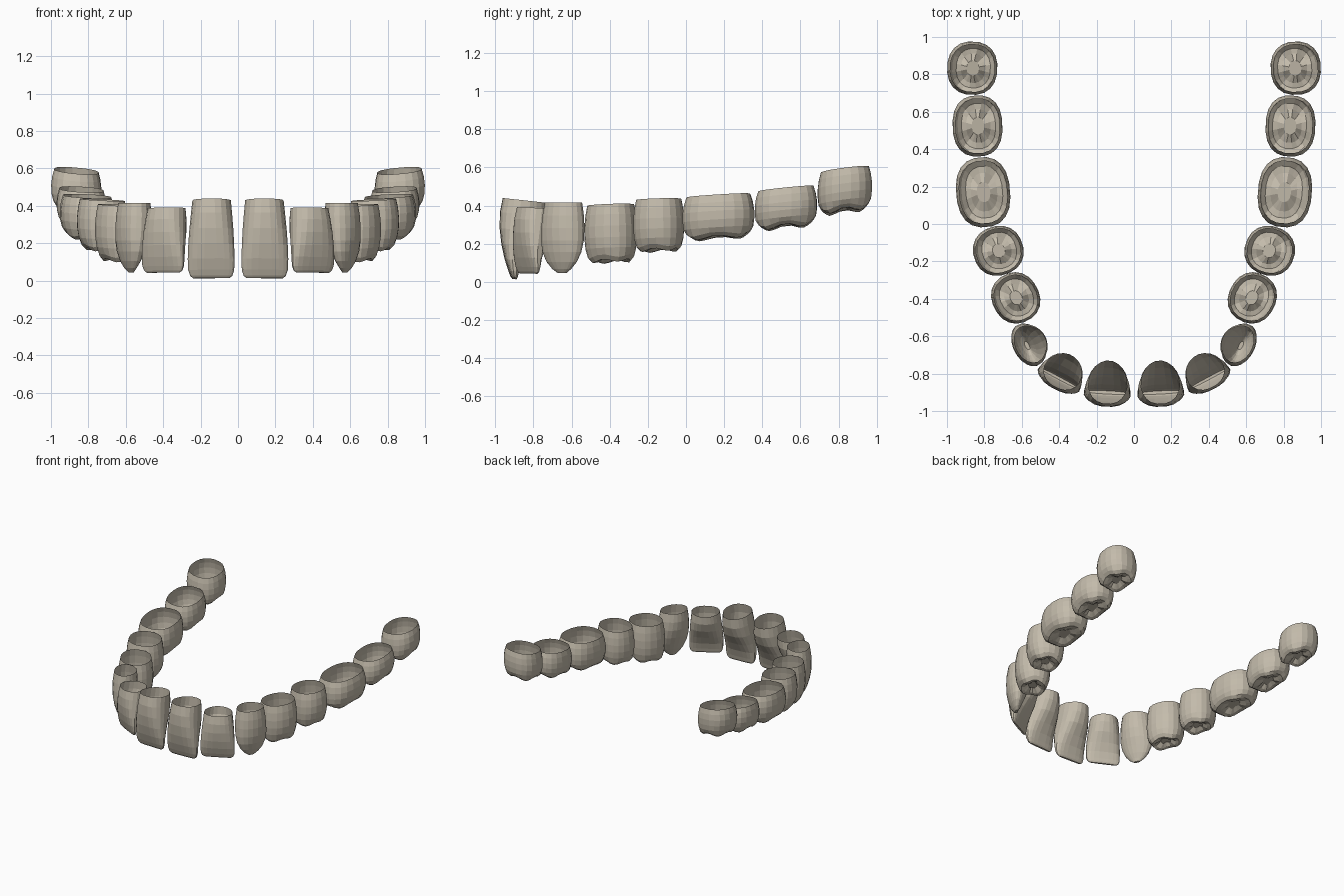
import bpy, bmesh, math

if "Cube" in bpy.data.objects:
    bpy.data.objects.remove(bpy.data.objects["Cube"])

SIDES = 20

enamel = bpy.data.materials.new("enamel beige")
enamel.diffuse_color = (0.55, 0.50, 0.41, 1)
enamel.use_nodes = True
enamel.node_tree.nodes["Principled BSDF"].inputs["Base Color"].default_value = enamel.diffuse_color

# Crown profiles, rim to tip: (depth fraction, width, outer side, inner side)
INCISOR = [(0, .84, .93, -.97), (.18, .90, 1.05, -.93), (.38, .96, 1.06, -.66),
           (.58, 1.0, .98, -.24), (.76, 1.02, .84, .08), (.90, 1.0, .68, .24),
           (.97, .92, .58, .30), (1, .80, .50, .36)]
CANINE = [(0, .86, .92, -.95), (.18, .95, 1.04, -1.0), (.36, 1.0, 1.08, -.92),
          (.54, 1.0, 1.04, -.70), (.70, .92, .92, -.42), (.84, .72, .74, -.18),
          (.94, .45, .54, .02), (1, .20, .36, .12)]
# Premolars and molars finish with a dished chewing surface
MOLAR = [(0, .89, .89, -.89), (.18, .96, .97, -.96), (.38, 1.0, 1.01, -1.0),
         (.58, 1.0, 1.0, -1.0), (.76, .97, .93, -.95), (.90, .89, .81, -.86),
         (.98, .74, .65, -.72), (.97, .55, .46, -.52), (.89, .28, .23, -.26)]

# name, profile, centre x, y, arch angle, half width, half depth,
# rim z, tip z, slope along y, slope along x, squareness, cusp height
TEETH = [
    ("central_incisor", INCISOR, .140, -.848, 3, .124, .122, .427, .008, -.11, 0, 2.3, 0),
    ("lateral_incisor", INCISOR, .378, -.788, 28, .124, .100, .388, .042, -.03, 0, 2.3, 0),
    ("canine", CANINE, .553, -.640, 62, .122, .088, .415, .045, 0, 0, 2.1, 0),
    ("first_premolar", MOLAR, .632, -.395, 62, .137, .126, .403, .102, .03, .05, 2.2, .008),
    ("second_premolar", MOLAR, .725, -.143, 72, .132, .134, .432, .160, .03, .05, 2.2, .008),
    ("first_molar", MOLAR, .806, .170, 85, .188, .144, .452, .226, .06, .05, 2.4, .008),
    ("second_molar", MOLAR, .836, .524, 88, .164, .133, .488, .285, .10, .06, 2.4, .010),
    ("third_molar", MOLAR, .864, .833, 92, .143, .134, .588, .368, .13, .09, 2.3, .010),
]


def spow(value, power):
    return math.copysign(abs(value) ** power, value)


def build_tooth(name, profile, cx, cy, angle, w, d, z_rim, z_tip, sy, sx, square, cusp):
    a = math.radians(angle)
    along = (math.cos(a), math.sin(a))
    outward = (math.sin(a), -math.cos(a))
    front_tooth = profile is not MOLAR
    bm = bmesh.new()
    rings = []
    for t, wide, outer, inner in profile:
        n = square + (0.8 * t if profile is INCISOR else 0)
        ring = []
        for i in range(SIDES):
            th = 2 * math.pi * (i + .5) / SIDES
            cu, cv = spow(math.cos(th), 2 / n), spow(math.sin(th), 2 / n)
            # front teeth narrow toward the tongue side
            narrow = 1 - (.22 * (1 - t) * max(0, -cv) if front_tooth else 0)
            u = cu * wide * w * narrow
            v = ((outer + inner) / 2 + cv * (outer - inner) / 2) * d
            x = cx + along[0] * u + outward[0] * v
            y = cy + along[1] * u + outward[1] * v
            z = z_rim + (z_tip - z_rim) * t + sy * (y - cy) + sx * (x - cx)
            if t > .85:
                z += cusp * math.cos(4 * th)
            ring.append(bm.verts.new((x, y, z)))
        rings.append(ring)
    # walls between rings; the gum-side rim stays open
    for r0, r1 in zip(rings, rings[1:]):
        for i in range(SIDES):
            j = (i + 1) % SIDES
            bm.faces.new((r0[i], r0[j], r1[j], r1[i]))
    bm.faces.new(rings[-1])
    bmesh.ops.recalc_face_normals(bm, faces=bm.faces[:])
    # ensure the outer wall faces away from the tooth centre
    bm.faces.ensure_lookup_table()
    f = bm.faces[2 * SIDES]
    m = f.calc_center_median()
    if f.normal.x * (m.x - cx) + f.normal.y * (m.y - cy) < 0:
        bmesh.ops.reverse_faces(bm, faces=bm.faces[:])
    mesh = bpy.data.meshes.new(name)
    bm.to_mesh(mesh)
    bm.free()
    mesh.materials.append(enamel)
    obj = bpy.data.objects.new(name + "_pair", mesh)
    bpy.context.collection.objects.link(obj)
    # the opposite side of the arch
    mirror = obj.modifiers.new("other_side", 'MIRROR')
    mirror.use_axis[0] = True
    mirror.use_mirror_merge = False


for tooth in TEETH:
    build_tooth(*tooth)
